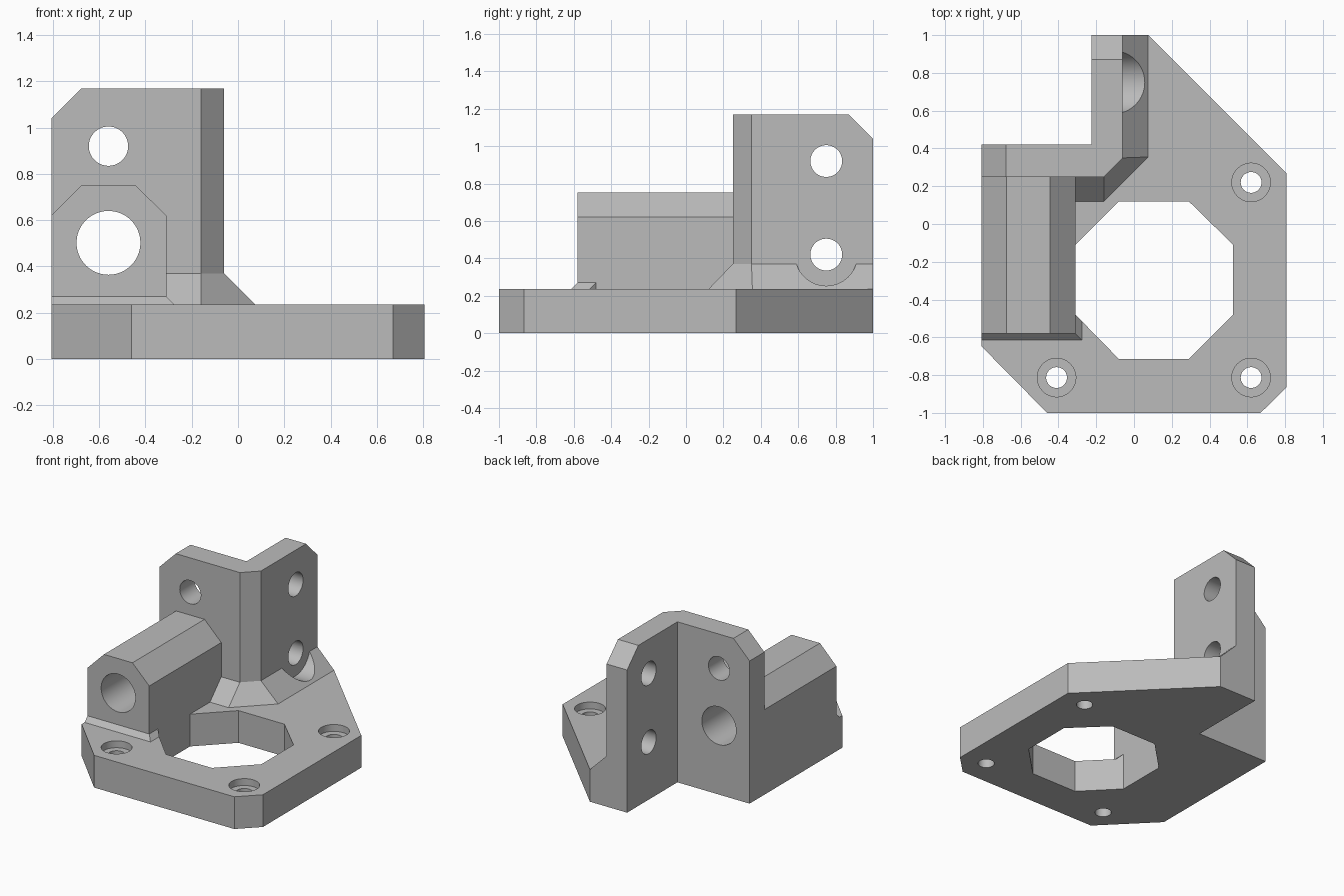
import bpy, bmesh, math

cube = bpy.data.objects.get("Cube")
if cube:
    bpy.data.objects.remove(cube, do_unlink=True)

grey = bpy.data.materials.new("plain grey")
grey.use_nodes = True
COLOUR = (0.5, 0.5, 0.5, 1)
grey.diffuse_color = COLOUR
grey.node_tree.nodes["Principled BSDF"].inputs["Base Color"].default_value = COLOUR

PLACE = {
    "x": lambda u, v, w: (w, u, v),
    "y": lambda u, v, w: (u, w, v),
    "z": lambda u, v, w: (u, v, w),
}


def prism(name, points, start, end, axis="z", end_points=None):
    """Extrude a profile along an axis, optionally tapering to a second one."""
    bm = bmesh.new()
    place = PLACE[axis]
    low = [bm.verts.new(place(u, v, start)) for u, v in points]
    high = [bm.verts.new(place(u, v, end)) for u, v in (end_points or points)]
    bm.faces.new(low)
    bm.faces.new(high)
    n = len(low)
    for i in range(n):
        j = (i + 1) % n
        bm.faces.new((low[i], low[j], high[j], high[i]))
    bmesh.ops.recalc_face_normals(bm, faces=bm.faces)
    mesh = bpy.data.meshes.new(name)
    bm.to_mesh(mesh)
    bm.free()
    mesh.materials.append(grey)
    obj = bpy.data.objects.new(name, mesh)
    bpy.context.collection.objects.link(obj)
    return obj


def rod(name, u, v, radius, start, end, axis, sides=64):
    ring = [(u + radius * math.cos(math.tau * i / sides),
             v + radius * math.sin(math.tau * i / sides)) for i in range(sides)]
    return prism(name, ring, start, end, axis)


def combine(body, tool, operation):
    """Apply a boolean and discard the tool."""
    mod = body.modifiers.new("combine", "BOOLEAN")
    mod.operation, mod.solver, mod.object = operation, "EXACT", tool
    graph = bpy.context.evaluated_depsgraph_get()
    mesh = bpy.data.meshes.new_from_object(body.evaluated_get(graph))
    body.modifiers.clear()
    body.data = mesh
    bpy.data.objects.remove(tool, do_unlink=True)


SIDE, PLATE, WALL = 0.807, 0.235, 1.17

# Base plate
bracket = prism("mounting_bracket", [
    (-SIDE, 0.42), (-SIDE, -0.648), (-0.46, -1), (0.67, -1), (SIDE, -0.865),
    (SIDE, 0.268), (0.075, 1), (-0.225, 1), (-0.225, 0.42)], 0, PLATE)

# L-shaped upright
upright = prism("upright", [
    (-SIDE, 0.42), (-SIDE, 0.25), (-0.16, 0.25), (-0.06, 0.35),
    (-0.06, 1), (-0.225, 1), (-0.225, 0.42)], 0, WALL)

# Sloped gusset along the foot of the upright
inner = [(-0.15, 1), (-0.15, 0.35), (-0.4, 0.35)]
gusset = prism("gusset",
               [(-0.4, 0.12), (-0.16, 0.12), (0.075, 0.355), (0.075, 1)] + inner,
               PLATE, 0.37,
               end_points=[(-0.4, 0.25), (-0.16, 0.25), (-0.06, 0.35), (-0.06, 1)] + inner)

# Rod sleeve with a small sloped foot
sleeve = prism("sleeve", [
    (-SIDE, 0.1), (-0.31, 0.1), (-0.31, 0.62), (-0.445, 0.753),
    (-0.675, 0.753), (-SIDE, 0.62)], -0.58, 0.3, "y")
foot = prism("sleeve_foot",
             [(-SIDE, -0.615), (-0.275, -0.615), (-0.275, -0.3), (-SIDE, -0.3)],
             PLATE, 0.27,
             end_points=[(-SIDE, -0.58), (-0.31, -0.58), (-0.31, -0.3), (-SIDE, -0.3)])

for part in (upright, gusset, sleeve, foot):
    combine(bracket, part, "UNION")

# Octagonal opening and clipped upper corners
cutters = [
    prism("opening", [
        (-0.08, 0.12), (0.29, 0.12), (0.525, -0.11), (0.525, -0.48),
        (0.29, -0.715), (-0.08, -0.715), (-0.31, -0.48), (-0.31, -0.11)], -0.1, 0.3),
    prism("left_clip", [(-0.907, 0.94), (-0.577, 1.27), (-0.907, 1.27)], 0.2, 0.5, "y"),
    prism("back_clip", [(1.1, 0.94), (0.77, 1.27), (1.1, 1.27)], -0.3, 0.1, "x"),
]

# Screw holes with shallow recesses in the plate
for x, y in ((0.62, 0.22), (0.62, -0.813), (-0.41, -0.813)):
    cutters.append(rod("plate_hole", x, y, 0.055, -0.1, 0.4, "z"))
    cutters.append(rod("plate_recess", x, y, 0.102, PLATE - 0.05, 0.4, "z"))

# Rod bore, upright holes and the screw head clearance
cutters += [
    rod("rod_bore", -0.56, 0.502, 0.138, -0.8, 0.6, "y"),
    rod("front_hole", -0.56, 0.92, 0.085, 0.1, 0.6, "y"),
    rod("upper_side_hole", 0.75, 0.92, 0.085, -0.4, 0.1, "x"),
    rod("lower_side_hole", 0.75, 0.42, 0.085, -0.4, 0.1, "x"),
    rod("head_clearance", 0.75, 0.42, 0.167, -0.06, 0.2, "x"),
]
for cutter in cutters:
    combine(bracket, cutter, "DIFFERENCE")

# Smooth bores, crisp edges
bpy.ops.object.select_all(action="DESELECT")
bracket.select_set(True)
bpy.context.view_layer.objects.active = bracket
bpy.ops.object.shade_smooth_by_angle(angle=math.radians(30))
